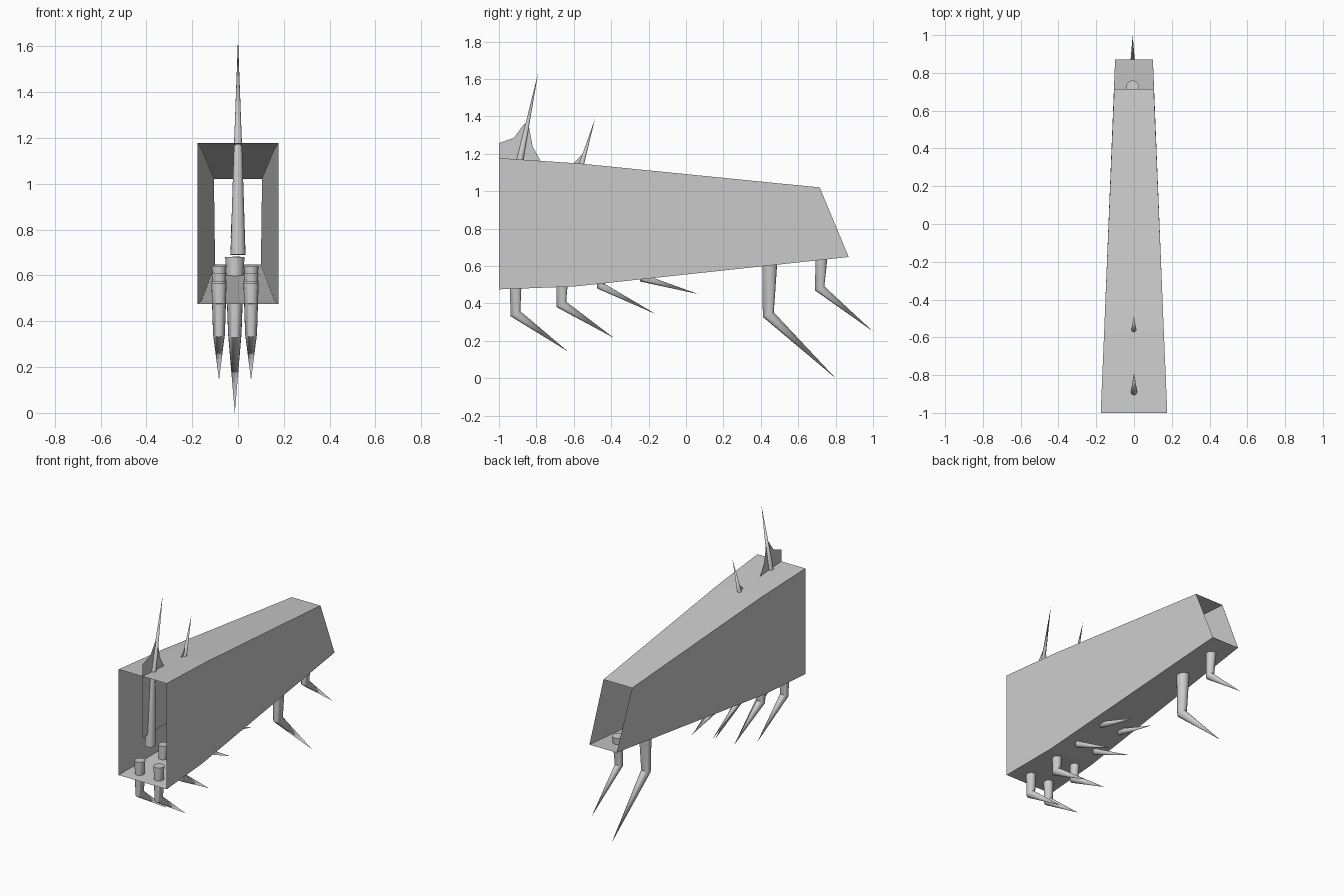
import bpy, bmesh, math
from mathutils import Vector

cube = bpy.data.objects.get("Cube")
if cube:
    bpy.data.objects.remove(cube, do_unlink=True)

grey = bpy.data.materials.new("light_grey")
grey.use_nodes = True
colour = (0.6, 0.6, 0.6, 1)
grey.diffuse_color = colour
grey.node_tree.nodes["Principled BSDF"].inputs["Base Color"].default_value = colour


def add_object(name, bm, smooth=False):
    mesh = bpy.data.meshes.new(name)
    bm.to_mesh(mesh)
    bm.free()
    mesh.materials.append(grey)
    obj = bpy.data.objects.new(name, mesh)
    bpy.context.collection.objects.link(obj)
    if smooth:
        bpy.ops.object.select_all(action='DESELECT')
        obj.select_set(True)
        bpy.context.view_layer.objects.active = obj
        bpy.ops.object.shade_smooth_by_angle(angle=math.radians(35))
    return obj


def bent_spike(name, x, root, bend, tip, r_root, r_bend, sides=16):
    """Tapered post that bends into a long point, in the plane of x."""
    root, bend, tip = (Vector((x, y, z)) for y, z in (root, bend, tip))
    bm = bmesh.new()
    first = (bend - root).normalized()
    mitre = (first + (tip - bend).normalized()).normalized()
    side = Vector((1, 0, 0))
    rings = []
    for centre, axis, r, stretch in ((root, first, r_root, 1),
                                     (bend, mitre, r_bend, 1 / mitre.dot(first))):
        across = axis.cross(side) * stretch
        angles = [math.tau * i / sides for i in range(sides)]
        rings.append([bm.verts.new(centre + r * (side * math.cos(a) + across * math.sin(a)))
                      for a in angles])
    point = bm.verts.new(tip)
    bm.faces.new(rings[0])
    for i in range(sides):
        j = (i + 1) % sides
        bm.faces.new((rings[0][i], rings[0][j], rings[1][j], rings[1][i]))
        bm.faces.new((rings[1][i], rings[1][j], point))
    bmesh.ops.recalc_face_normals(bm, faces=bm.faces)
    add_object(name, bm, True)


def plate(name, outline):
    """Thin sheet on the centre plane."""
    bm = bmesh.new()
    bm.faces.new([bm.verts.new((0, y, z)) for y, z in outline])
    add_object(name, bm)


# Open-ended tapering hull: (bottom y, z, half width), (top y, z, half width)
sections = [((-1, 0.475, 0.176), (-1, 1.177, 0.176)),
            ((-0.6, 0.49, 0.159), (-0.57, 1.148, 0.158)),
            ((0.87, 0.648, 0.1), (0.715, 1.02, 0.105))]
bm = bmesh.new()
loops = []
for (yb, zb, wb), (yt, zt, wt) in sections:
    loops.append([bm.verts.new(p) for p in
                  ((-wb, yb, zb), (wb, yb, zb), (wt, yt, zt), (-wt, yt, zt))])
for a, b in zip(loops, loops[1:]):
    for i in range(4):
        j = (i + 1) % 4
        bm.faces.new((a[i], a[j], b[j], b[i]))
add_object("hull", bm)

# Four pairs of small legs
pairs = [((-0.91, 0.565), (-0.912, 0.345), (-0.63, 0.142)),
         ((-0.66, 0.575), (-0.667, 0.395), (-0.385, 0.215)),
         ((-0.45, 0.61), (-0.455, 0.492), (-0.16, 0.342)),
         ((-0.22, 0.64), (-0.225, 0.532), (0.065, 0.45))]
for n, (root, bend, tip) in enumerate(pairs, 1):
    for label, x in (("right", -0.083), ("left", 0.057)):
        bent_spike(f"{label}_leg_{n}", x, root, bend, tip, 0.033,
                   0.026 if n < 3 else 0.02)

# Single rear legs
bent_spike("large_rear_leg", -0.014, (0.45, 0.68), (0.44, 0.34), (0.8, 0), 0.042, 0.029)
bent_spike("small_rear_leg", -0.007, (0.726, 0.68), (0.715, 0.48), (1, 0.25), 0.034, 0.024)

# Upright spikes passing through the roof
bent_spike("front_spike", 0, (-0.92, 0.69), (-0.902, 1.1), (-0.79, 1.635), 0.033, 0.02)
bent_spike("rear_spike", -0.001, (-0.58, 0.765), (-0.572, 1.1), (-0.487, 1.385), 0.031, 0.016)

# Thin fins beside the spikes
plate("front_fin", [(-1, 0.77), (-0.66, 0.77), (-0.7, 1.1), (-0.78, 1.165), (-0.82, 1.24),
                    (-0.845, 1.37), (-0.865, 1.36), (-0.92, 1.285), (-1, 1.257)])
plate("rear_fin", [(-0.6, 1.1), (-0.55, 1.1), (-0.535, 1.22), (-0.565, 1.185), (-0.6, 1.15)])
